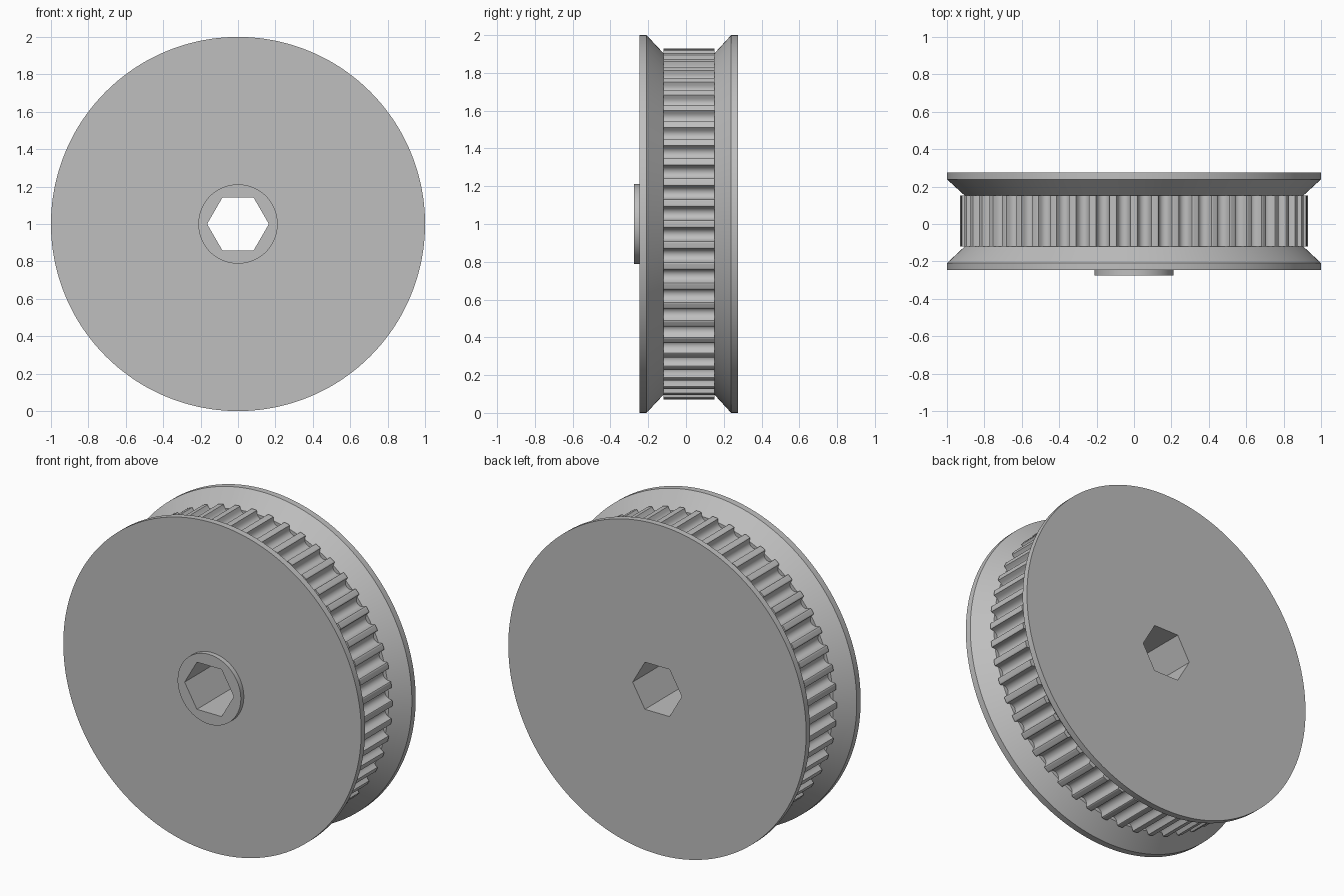
import bpy, bmesh, math

if "Cube" in bpy.data.objects:
    bpy.data.objects.remove(bpy.data.objects["Cube"])

TEETH = 52
PER_TOOTH = 24
N = TEETH * PER_TOOTH          # divisible by 6, so hexagon corners are exact
R_OUT, R_ROOT, DEPTH = 0.93, 0.905, 0.047

grey = bpy.data.materials.new("light_grey")
grey.diffuse_color = (0.52, 0.52, 0.52, 1)
grey.use_nodes = True
grey.node_tree.nodes["Principled BSDF"].inputs["Base Color"].default_value = grey.diffuse_color


def circle(r):
    return lambda a: r


def hexagon(a):
    """Radius of a hexagon with corners on the x axis."""
    k = (a % (math.pi / 3)) - math.pi / 6
    return 0.143 / math.cos(k)


def teeth(a):
    """Radius of the belt teeth: round grooves with softened land edges."""
    pitch = 2 * math.pi / TEETH
    u = abs((a % pitch) - pitch / 2) * R_OUT
    groove, fillet = 0.034, 0.010
    if u < groove:
        return R_OUT - (DEPTH - groove) - math.sqrt(groove ** 2 - u ** 2)
    if u < groove + fillet:
        d = groove + fillet - u
        return R_OUT - fillet + math.sqrt(max(0, fillet ** 2 - d ** 2))
    return R_OUT


def loft(name, loops):
    """Skin closed loops given as (y, radius function), ordered front to back."""
    bm = bmesh.new()
    rings = []
    for y, radius in loops:
        ring = []
        for i in range(N):
            a = 2 * math.pi * i / N
            r = radius(a)
            ring.append(bm.verts.new((r * math.cos(a), y, 1 + r * math.sin(a))))
        rings.append(ring)
    for (ya, fa), (yb, fb), A, B in zip(loops, loops[1:], rings, rings[1:]):
        for i in range(N):
            j = (i + 1) % N
            f = bm.faces.new((A[i], A[j], B[j], B[i]))
            # tooth ends standing above the flange root face the other way
            a = 2 * math.pi * (i + 0.5) / N
            if teeth in (fa, fb) and ya == yb and teeth(a) > R_ROOT:
                f.normal_flip()
    bm.normal_update()
    me = bpy.data.meshes.new(name)
    bm.to_mesh(me)
    bm.free()
    me.materials.append(grey)
    ob = bpy.data.objects.new(name, me)
    bpy.context.collection.objects.link(ob)
    bpy.ops.object.select_all(action='DESELECT')
    ob.select_set(True)
    bpy.context.view_layer.objects.active = ob
    bpy.ops.object.shade_smooth_by_angle(angle=math.radians(40))
    return ob


# raised hub ring around the bore
loft("hub", [(-0.276, hexagon), (-0.276, circle(0.212)), (-0.247, circle(0.212))])

# front flange: flat face, thin rim, bevel down to the tooth roots
loft("front_flange", [(-0.247, circle(0.212)), (-0.247, circle(1)), (-0.209, circle(1)),
                      (-0.12, circle(R_ROOT)), (-0.12, teeth)])

# toothed belt track
loft("toothed_drum", [(-0.12, teeth), (0.152, teeth)])

# back flange
loft("back_flange", [(0.152, teeth), (0.152, circle(R_ROOT)), (0.239, circle(1)),
                     (0.276, circle(1)), (0.276, hexagon)])

# hexagonal shaft bore, facing inwards
loft("hex_bore", [(0.276, hexagon), (-0.276, hexagon)])
